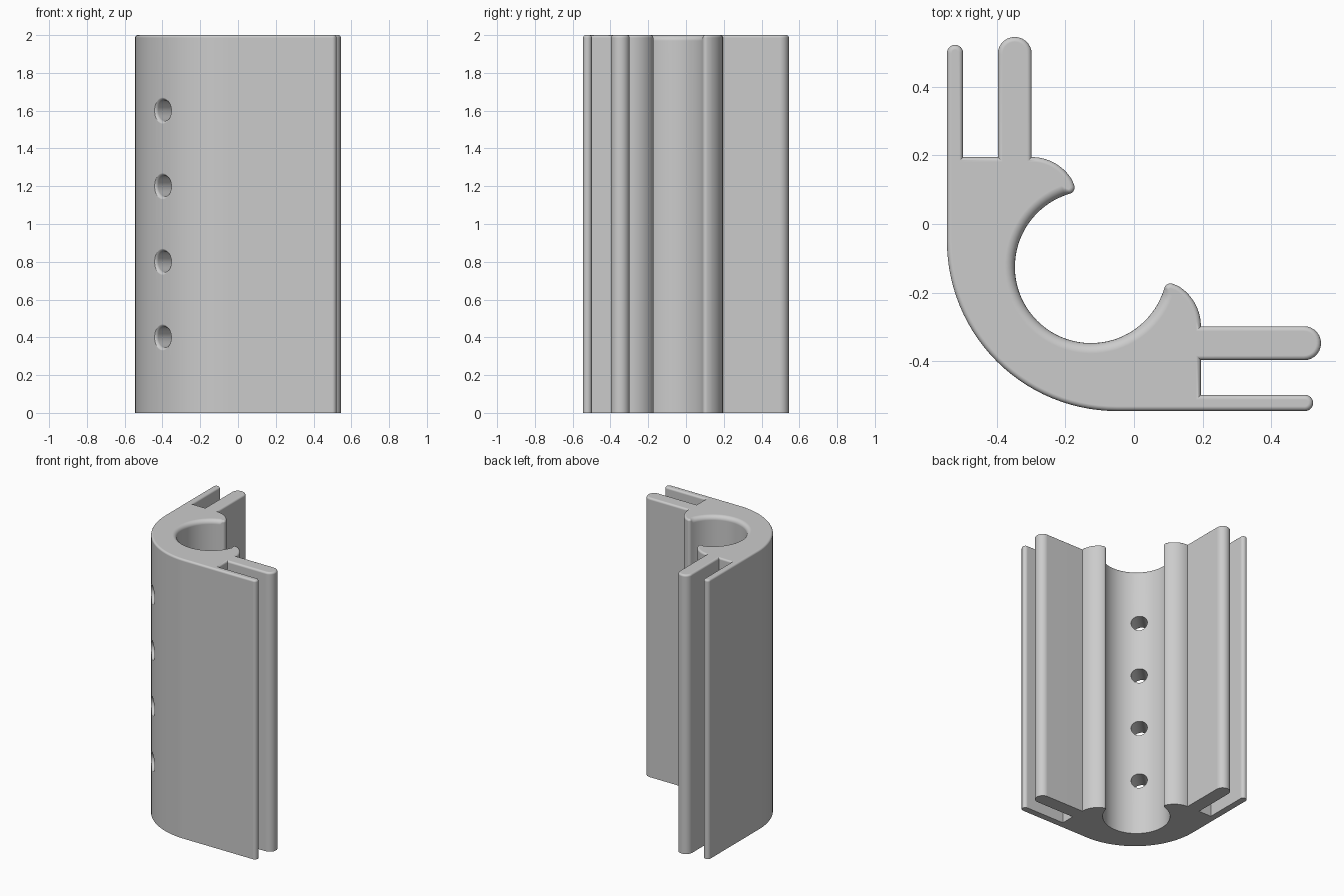
import bpy, bmesh, math
from mathutils import Vector, Matrix

cube = bpy.data.objects.get("Cube")
if cube:
    bpy.data.objects.remove(cube, do_unlink=True)

HEIGHT = 2.0
EDGE, BORE_EDGE = 0.014, 0.03      # rounding of the top rim

grey = bpy.data.materials.new("light_grey")
grey.use_nodes = True
grey.diffuse_color = (0.6, 0.6, 0.6, 1)
grey.node_tree.nodes["Principled BSDF"].inputs["Base Color"].default_value = (0.6, 0.6, 0.6, 1)


def arc(cx, cy, r, start, end, steps, rim=EDGE):
    """Points (x, y, rim rounding) along an arc, angles in degrees."""
    pts = []
    for i in range(steps + 1):
        a = math.radians(start + (end - start) * i / steps)
        pts.append((cx + r * math.cos(a), cy + r * math.sin(a), rim))
    return pts


def add_object(name, bm):
    bmesh.ops.recalc_face_normals(bm, faces=bm.faces)
    mesh = bpy.data.meshes.new(name)
    bm.to_mesh(mesh)
    bm.free()
    mesh.materials.append(grey)
    ob = bpy.data.objects.new(name, mesh)
    bpy.context.collection.objects.link(ob)
    return ob


def bridge(bm, rings):
    n = len(rings[0])
    for a, b in zip(rings, rings[1:]):
        for i in range(n):
            j = (i + 1) % n
            bm.faces.new((a[i], a[j], b[j], b[i]))
    bm.faces.new(rings[0][::-1])
    bm.faces.new(rings[-1])


# Half of the cross-section, from the bore round to the outer corner
half = arc(-0.125, -0.125, 0.222, 225, 110, 26, BORE_EDGE)
half += arc(-0.191, 0.106, 0.018, 286, 387, 6)            # lip tip
half += arc(-0.298, 0.058, 0.137, 30, 90, 10)             # lip back
half += arc(-0.3475, 0.4955, 0.0495, 0, 180, 14)          # thick fin
half += [(-0.397, 0.195, EDGE), (-0.498, 0.195, EDGE)]    # slot floor
half += arc(-0.5215, 0.4985, 0.0235, 0, 180, 12)          # thin fin
half += arc(-0.05, -0.05, 0.495, 180, 225, 14)            # outer wall

# Mirror across the diagonal
profile = half + [(y, x, r) for x, y, r in half[-2:0:-1]]


def inset_vectors(pts):
    """Inward mitre vector at each corner of a counter-clockwise outline."""
    out = []
    for i, p in enumerate(pts):
        p = Vector(p[:2])
        a = (p - Vector(pts[i - 1][:2])).normalized()
        b = (Vector(pts[(i + 1) % len(pts)][:2]) - p).normalized()
        na, nb = Vector((-a.y, a.x)), Vector((-b.y, b.x))
        out.append((na + nb) / (1 + na.dot(nb)))
    return out


# Extruded corner profile with a rounded top rim
bm = bmesh.new()
inward = inset_vectors(profile)
rings = [[bm.verts.new((x, y, 0)) for x, y, r in profile]]
STEPS = 5
for k in range(STEPS + 1):
    t = math.pi / 2 * k / STEPS
    ring = []
    for (x, y, r), v in zip(profile, inward):
        d = r * (1 - math.cos(t))
        ring.append(bm.verts.new((x + v.x * d, y + v.y * d, HEIGHT - r * (1 - math.sin(t)))))
    rings.append(ring)
bridge(bm, rings)
corner = add_object("corner_profile", bm)

# Four round holes with flared outer mouths, along the diagonal
bm = bmesh.new()
sections = [(0.25, 0.054)]
for k in range(6):
    t = math.pi / 2 * k / 5
    sections.append((0.543 + 0.024 * math.sin(t), 0.054 + 0.024 * (1 - math.cos(t))))
sections.append((0.65, 0.078))
turn = Matrix.Rotation(math.radians(225), 3, 'Z')
SIDES = 32
for z in (0.4, 0.8, 1.2, 1.6):
    rings = []
    for s, r in sections:
        ring = []
        for i in range(SIDES):
            a = 2 * math.pi * (i + 0.5) / SIDES
            p = turn @ Vector((s, r * math.cos(a), r * math.sin(a)))
            ring.append(bm.verts.new(p + Vector((0, 0, z))))
        rings.append(ring)
    bridge(bm, rings)
cutter = add_object("hole_cutter", bm)
cutter.hide_render = True

bpy.ops.object.select_all(action='DESELECT')
corner.select_set(True)
bpy.context.view_layer.objects.active = corner
cut = corner.modifiers.new("holes", 'BOOLEAN')
cut.operation = 'DIFFERENCE'
cut.solver = 'EXACT'
cut.object = cutter
bpy.ops.object.modifier_apply(modifier=cut.name)
bpy.data.objects.remove(cutter, do_unlink=True)

# Smooth curves, crisp corners, flat faces kept flat
bpy.ops.object.shade_smooth_by_angle(angle=math.radians(32))
weighted = corner.modifiers.new("flat_normals", 'WEIGHTED_NORMAL')
weighted.keep_sharp = True
